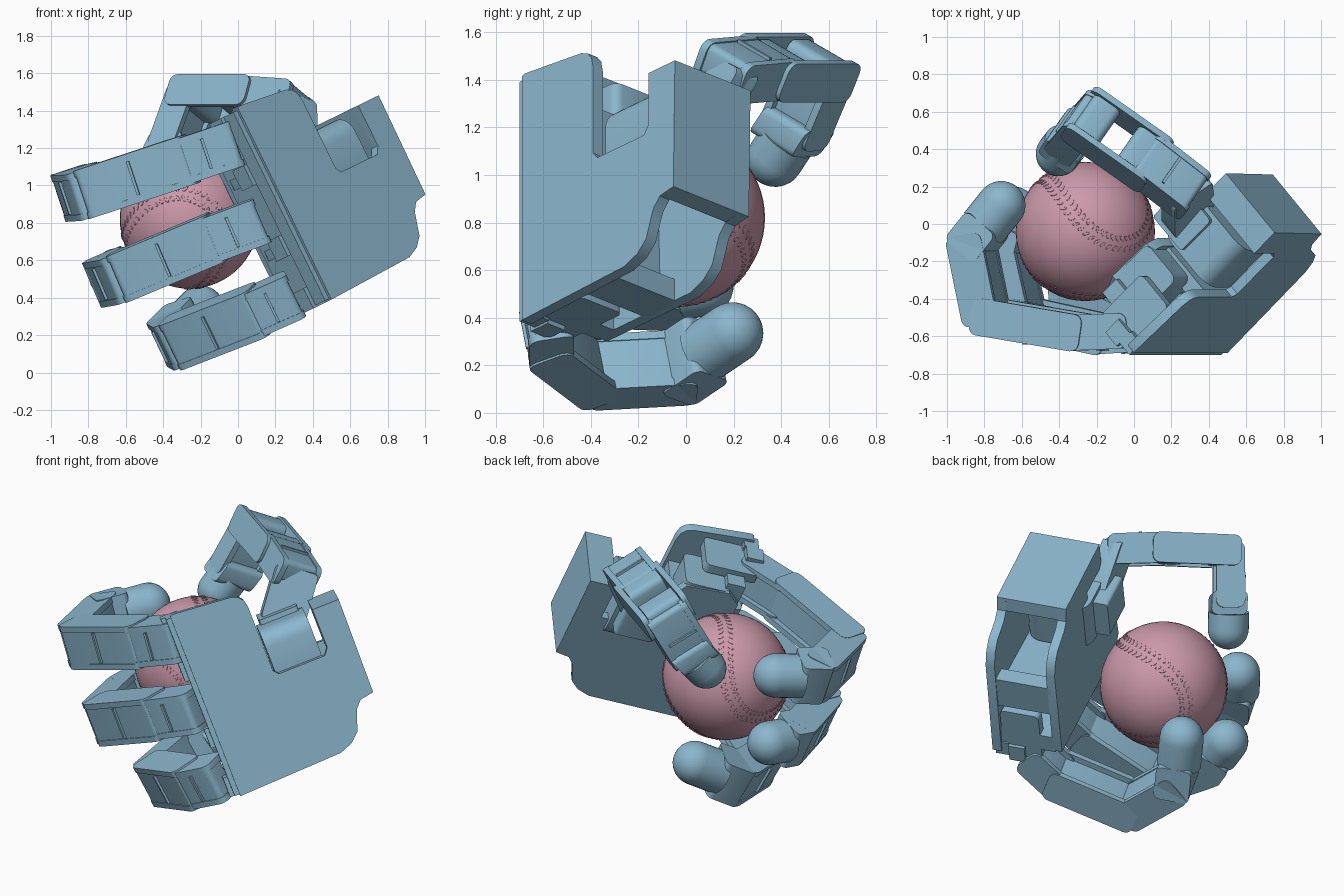
import bpy, bmesh, math
from mathutils import Vector, Matrix

cube = bpy.data.objects.get("Cube")
if cube:
    bpy.data.objects.remove(cube, do_unlink=True)


def material(name, color):
    m = bpy.data.materials.new(name)
    m.use_nodes = True
    m.diffuse_color = (*color, 1)
    m.node_tree.nodes["Principled BSDF"].inputs["Base Color"].default_value = (*color, 1)
    return m


BLUE = material("steel blue", (0.26, 0.47, 0.61))
PINK = material("dusty pink", (0.60, 0.32, 0.40))


def finish(name, bm, mat):
    bmesh.ops.recalc_face_normals(bm, faces=bm.faces)
    mesh = bpy.data.meshes.new(name)
    bm.to_mesh(mesh)
    bm.free()
    mesh.materials.append(mat)
    ob = bpy.data.objects.new(name, mesh)
    bpy.context.collection.objects.link(ob)
    bpy.ops.object.select_all(action="DESELECT")
    ob.select_set(True)
    bpy.context.view_layer.objects.active = ob
    bpy.ops.object.shade_smooth_by_angle(angle=math.radians(35))


def prism(name, pts, frame, z0, z1):
    """Extrude a 2D outline between two depths of a frame (origin, X, Y, Z)."""
    o, x, y, z = frame
    bm = bmesh.new()
    rings = [[bm.verts.new(o + x * p + y * q + z * d) for p, q in pts] for d in (z0, z1)]
    bm.faces.new(rings[0])
    bm.faces.new(rings[1][::-1])
    for i in range(len(pts)):
        j = (i + 1) % len(pts)
        bm.faces.new((rings[0][i], rings[0][j], rings[1][j], rings[1][i]))
    finish(name, bm, BLUE)


def round_rect(x0, x1, y0, y1, r=0.0, steps=4):
    if r == 0:
        return [(x0, y0), (x1, y0), (x1, y1), (x0, y1)]
    pts = []
    corners = [(x0 + r, y0 + r), (x1 - r, y0 + r), (x1 - r, y1 - r), (x0 + r, y1 - r)]
    for k, (cx, cy) in enumerate(corners):
        for i in range(steps + 1):
            a = math.pi * (1 + k / 2 + i / steps / 2)
            pts.append((cx + r * math.cos(a), cy + r * math.sin(a)))
    return pts


# Palm frame: U knuckles to wrist, V little finger to index, W inward
U = Vector((0.664, 0.674, 0.325)).normalized()
V = Vector((-0.44, 0, 0.9)).normalized()
W = U.cross(V).normalized()
if W.y < 0:
    W = -W
O = Vector((0.5, -0.69, 0.39))
PALM = (O, U, V, W)
SIDE = (O, U, W, V)    # outlines in (u, w), extruded along v
END = (O, V, W, U)     # outlines in (v, w), extruded along u

# Hollow palm: two plates sharing an S-shaped heel, joined by the wrist block and a spine
heel = [(0.64, 0.02), (0.72, 0.05), (0.775, 0.1), (0.80, 0.17), (0.82, 0.225),
        (0.86, 0.27), (0.945, 0.284), (0.955, 0.87)]
prism("back_plate", [(0, 0)] + heel + [
    (0.79, 0.87), (0.79, 0.63), (0.76, 0.59), (0.47, 0.59), (0.445, 0.62),
    (0.445, 1.02), (0.435, 1.07), (0.41, 1.1), (0.37, 1.115), (0.02, 1.147), (0, 1.14)],
    PALM, 0, 0.055)
prism("palm_face", [(0.06, 0.02)] + heel + [
    (0.79, 0.87), (0.79, 0.62), (0.44, 0.62), (0.44, 0.93), (0.4, 1.0),
    (0.14, 1.02), (0.06, 0.95)], PALM, 0.375, 0.43)
prism("wrist_block", [(0.86, 0.272), (0.945, 0.284), (0.955, 0.87), (0.79, 0.87), (0.79, 0.6)],
      PALM, 0.04, 0.4)
prism("palm_spine", [(0.34, 0.02), (0.54, 0.02), (0.54, 0.12), (0.45, 0.16),
                     (0.43, 0.85), (0.34, 0.85)], PALM, 0.04, 0.4)
prism("index_side_block", round_rect(0.14, 0.41, 0.16, 0.42, 0.04), SIDE, 0.75, 1.02)
prism("knuckle_wall", round_rect(0.02, 1.06, 0.04, 0.39), END, 0.05, 0.16)
prism("knuckle_lip", round_rect(0.01, 1.13, 0.015, 0.1), END, -0.03, 0.06)
for i, v in enumerate((0.02, 0.33, 0.75, 1.03)):
    prism(f"knuckle_rib_{i}", round_rect(-0.03, 0.3, 0.06, 0.3, 0.03), SIDE, v, v + 0.06)
    prism(f"knuckle_tab_{i}", round_rect(v - 0.02, v + 0.1, 0.1, 0.2), END, -0.055, 0.05)

# Thumb motor lying in the notch and standing out of the palm face
prism("thumb_motor", round_rect(0.5, 0.85, 0.06, 0.46, 0.1, 6), END, 0.455, 0.745)
prism("thumb_motor_cover", round_rect(0.48, 0.72, 0.3, 0.55, 0.02), SIDE, 0.62, 0.88)


def link_frame(a, b, axis, centre):
    x = (b - a).normalized()
    y = axis.cross(x).normalized()
    if y.dot((a + b) / 2 - centre) < 0:
        y = -y
    return (a, x, y, axis), (b - a).length


def link(name, a, b, axis, centre, half, thick, ext=0.05, inner=0.65, hollow=False):
    """Finger link: two rounded side plates around a core set to the outside."""
    f, n = link_frame(a, b, axis, centre)
    for side, s in (("upper", 1), ("lower", -1)):
        prism(f"{name}_{side}_plate", round_rect(-ext, n + ext, -thick, thick, 0.045),
              f, s * half, s * (half - 0.035))
    if hollow:
        for i, (p, q) in enumerate(((-0.04, 0.14), (n - 0.13, n + 0.04))):
            prism(f"{name}_spacer_{i}", round_rect(p, q, -thick * 0.9, thick * 0.9, 0.04),
                  f, 0.04 - half, half - 0.04)
    else:
        prism(f"{name}_core", round_rect(-ext * 0.8, n + ext * 0.8, -thick * inner, thick * 0.94, 0.03),
              f, 0.03 - half, half - 0.03)
        prism(f"{name}_ridge", round_rect(n * 0.5, n * 0.5 + 0.015, thick * 0.8, thick + 0.008),
              f, 0.04 - half, half - 0.04)


def fingertip(name, a, b, axis, centre, r):
    """Boxy root link with a domed pad on its end."""
    f, n = link_frame(a, b, axis, centre)
    prism(f"{name}_root", round_rect(-0.05, n * 0.55, -0.11, 0.1, 0.035), f, -r, r)
    bm = bmesh.new()
    bmesh.ops.create_uvsphere(bm, u_segments=32, v_segments=16, radius=r)
    for vert in bm.verts:
        if vert.co.z < -0.001:
            vert.co.z = -n * 0.6
            flat = Vector((vert.co.x, vert.co.y, 0))
            if flat.length > 1e-4:
                flat = flat.normalized() * r
                vert.co.x, vert.co.y = flat.x, flat.y
    bmesh.ops.remove_doubles(bm, verts=bm.verts, dist=0.0005)
    rot = f[1].to_track_quat("Z", "Y").to_matrix().to_4x4()
    bm.transform(Matrix.Translation(b) @ rot)
    finish(f"{name}_pad", bm, BLUE)


# Fingers: knuckle, three joints, centre of the domed tip
fingers = {
    "index": [(-0.04, -0.57, 1.215), (-0.29, -0.58, 1.13), (-0.79, -0.495, 0.965),
              (-0.87, -0.1, 0.96), (-0.71, 0.1, 1.0)],
    "middle": [(0.09, -0.58, 0.8), (-0.15, -0.595, 0.71), (-0.605, -0.495, 0.52),
               (-0.69, -0.12, 0.505), (-0.645, 0.07, 0.535)],
    "little": [(0.27, -0.585, 0.405), (0.09, -0.585, 0.325), (-0.31, -0.38, 0.17),
               (-0.345, -0.02, 0.19), (-0.2, 0.195, 0.335)],
}
for name, pts in fingers.items():
    k, j1, j2, j3, tip = [Vector(p) for p in pts]
    axis = (tip - j2).cross(j2 - j1).normalized()
    centre = (k + j2 + tip) / 3
    link(f"{name}_knuckle", k, j1, axis, centre, 0.125, 0.095, 0.04)
    link(f"{name}_near_link", j1, j2, axis, centre, 0.135, 0.1, 0.045)
    link(f"{name}_middle_link", j2, j3, axis, centre, 0.13, 0.1, 0.045, 0.95)
    fingertip(f"{name}_tip", j3, tip, axis, centre, 0.13)

# Thumb, curling down over the ball from above
t_axis = Vector((0.514, 0.74, -0.432)).normalized()
t0, t1, t2, t3, t4 = [Vector(p) for p in (
    (0.29, 0.17, 1.435), (0.07, 0.34, 1.45), (-0.25, 0.565, 1.45),
    (-0.34, 0.46, 1.2), (-0.405, 0.375, 1.07))]
t_centre = Vector((0, 0.3, 1.1))
link("thumb_base_link", t0, t1, t_axis, t_centre, 0.13, 0.09)
link("thumb_near_link", t1, t2, t_axis, t_centre, 0.15, 0.09, 0.065, hollow=True)
link("thumb_middle_link", t2, t3, t_axis, t_centre, 0.13, 0.085)
fingertip("thumb_tip", t3, t4, t_axis, t_centre, 0.12)
mount = O + U * 0.6 + V * 0.8 + W * 0.42
bf, bn = link_frame(mount, t0, W, t_centre)
prism("thumb_bracket", round_rect(0, bn + 0.04, -0.13, 0.13, 0.03), bf, -0.05, 0.07)

# Ball with two rows of raised stitches along its seam
C, R = Vector((-0.26, -0.04, 0.82)), 0.372
bm = bmesh.new()
bmesh.ops.create_uvsphere(bm, u_segments=48, v_segments=32, radius=R)
bm.transform(Matrix.Translation(C))
finish("ball", bm, PINK)


def seam(t):
    p = Vector((0.75 * math.cos(t) + 0.25 * math.cos(3 * t),
                0.75 * math.sin(t) - 0.25 * math.sin(3 * t),
                0.866 * math.sin(2 * t)))
    return p.normalized()


turn = Matrix.Rotation(0.6, 3, "Z") @ Matrix.Rotation(0.9, 3, "X")
bm = bmesh.new()
for i in range(108):
    t = math.tau * i / 108
    p = seam(t)
    along = (seam(t + 0.01) - p).normalized()
    for s in (-1, 1):
        d = turn @ (p + p.cross(along) * 0.075 * s).normalized()
        slant = turn @ (p.cross(along) * s + along * 0.7)
        rot = Matrix((slant.normalized(), d.cross(slant).normalized(), d)).transposed().to_4x4()
        bmesh.ops.create_icosphere(
            bm, subdivisions=1, radius=1, matrix=Matrix.Translation(C + d * R) @ rot
            @ Matrix.Diagonal((0.022, 0.009, 0.005, 1)))
finish("ball_stitches", bm, PINK)
